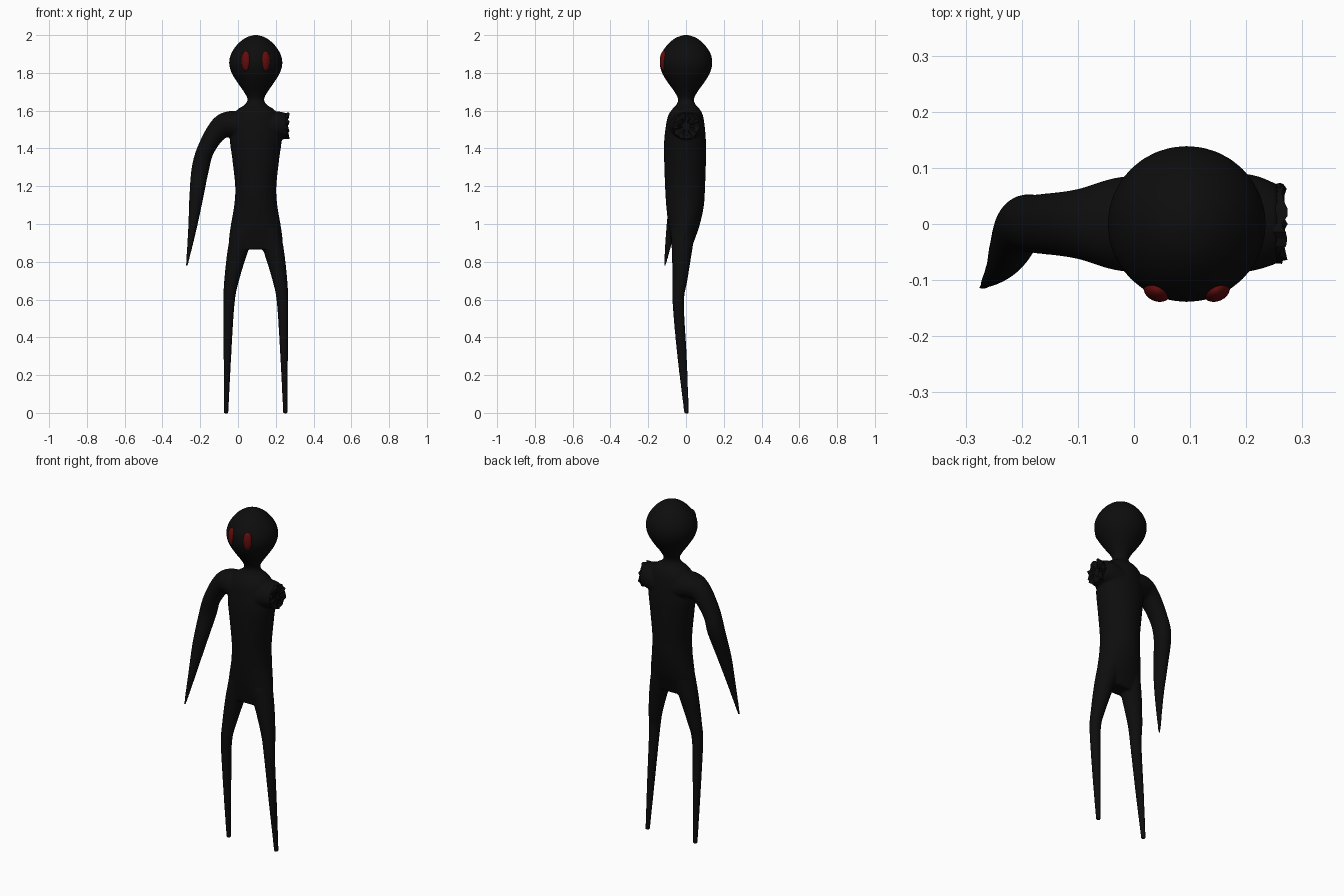
import bpy, bmesh, math, random
from mathutils import Vector

cube = bpy.data.objects.get("Cube")
if cube:
    bpy.data.objects.remove(cube, do_unlink=True)

random.seed(4)
MID = 0.094   # body centre line
SEG = 32


def material(name, color):
    m = bpy.data.materials.new(name)
    m.use_nodes = True
    m.diffuse_color = color
    bsdf = m.node_tree.nodes["Principled BSDF"]
    bsdf.inputs["Base Color"].default_value = color
    bsdf.inputs["Roughness"].default_value = 0.8
    return m


def make_object(name, bm, mat):
    bmesh.ops.recalc_face_normals(bm, faces=bm.faces)
    mesh = bpy.data.meshes.new(name)
    bm.to_mesh(mesh)
    bm.free()
    mesh.materials.append(mat)
    mesh.polygons.foreach_set("use_smooth", [True] * len(mesh.polygons))
    obj = bpy.data.objects.new(name, mesh)
    bpy.context.collection.objects.link(obj)
    return obj


def spline(rows, steps=5):
    """Smooth Catmull-Rom interpolation of section rows."""
    out = []
    for i in range(len(rows) - 1):
        quad = (rows[max(i - 1, 0)], rows[i], rows[i + 1], rows[min(i + 2, len(rows) - 1)])
        for s in range(steps):
            t = s / steps
            out.append([b + 0.5 * t * (c - a + t * (2*a - 5*b + 4*c - d + t * (3*(b - c) + d - a)))
                        for a, b, c, d in zip(*quad)])
    return out + [rows[-1]]


def loft(bm, rows):
    """Closed tube through elliptical sections: x, y, z, half width, half depth, tilt."""
    rings = []
    for x, y, z, rx, ry, tilt in spline(rows):
        u = Vector((-math.cos(math.radians(tilt)), 0, math.sin(math.radians(tilt))))
        v = Vector((0, 1, 0))
        rings.append([bm.verts.new(Vector((x, y, z)) + u * rx * math.cos(a) + v * ry * math.sin(a))
                      for a in (math.tau * k / SEG for k in range(SEG))])
    for r0, r1 in zip(rings, rings[1:]):
        for k in range(SEG):
            n = (k + 1) % SEG
            bm.faces.new((r0[k], r0[n], r1[n], r1[k]))
    bm.faces.new(rings[0])
    bm.faces.new(rings[-1])


black = material("matte black", (0.004, 0.004, 0.004, 1))
red = material("dark red", (0.12, 0.004, 0.004, 1))

# Head, neck and torso: height, half width, y centre, half depth
trunk = [
    (2.0, .012, 0, .012), (1.985, .055, 0, .055), (1.95, .098, 0, .098),
    (1.9, .131, 0, .131), (1.85, .141, 0, .139), (1.8, .128, 0, .127),
    (1.75, .098, 0, .097), (1.7, .063, 0, .061), (1.66, .044, 0, .042),
    (1.63, .06, 0, .052), (1.605, .098, 0, .075), (1.56, .125, -.003, .096),
    (1.45, .137, -.005, .11), (1.35, .125, -.005, .111), (1.2, .109, -.005, .106),
    (1.1, .114, -.005, .1), (1.0, .131, -.01, .084), (.92, .142, -.017, .064),
    (.865, .14, -.022, .048),
]
body = bmesh.new()
loft(body, [(MID, y, z, w, d, 0) for z, w, y, d in trunk])

# Legs: offset from centre line, y, height, half width, half depth
leg = [
    (.065, -.015, .97, .065, .065), (.097, -.022, .85, .054, .053),
    (.128, -.032, .7, .039, .039), (.142, -.041, .58, .03, .03),
    (.15, -.021, .3, .02, .025), (.157, .003, -.003, .012, .012),
]
for side in (-1, 1):
    loft(body, [(MID + side * o, y, z, w, d, 0) for o, y, z, w, d in leg])

# Right arm, tapering to a point
loft(body, [
    (.06, 0, 1.5, .085, .09, 90), (-.03, 0, 1.525, .074, .083, 82),
    (-.1, 0, 1.505, .06, .062, 60), (-.168, 0, 1.4, .047, .053, 35),
    (-.2, -.002, 1.29, .046, .05, 12), (-.222, -.045, 1.13, .036, .042, 4),
    (-.242, -.08, .97, .022, .025, 0), (-.272, -.113, .775, .005, .005, 0),
])

# Left shoulder stump
loft(body, [(.13, 0, 1.5, .09, .095, 90), (.21, .002, 1.52, .076, .086, 90),
            (.257, 0, 1.518, .068, .07, 90)])

# Merge all the limbs into one soft skin
skin = make_object("body", body, black)
remesh = skin.modifiers.new("merge", "REMESH")
remesh.mode = "VOXEL"
remesh.voxel_size = 0.006
remesh.use_smooth_shade = True
soften = skin.modifiers.new("soften", "SMOOTH")
soften.factor = 0.5
soften.iterations = 3

# Ragged end of the stump: jittered concentric rings
bm = bmesh.new()
rings = []
for radius, x in ((.066, .235), (.07, .266), (.045, .262), (.02, .258)):
    ring = []
    for k in range(SEG):
        a = math.tau * k / SEG
        r = radius * random.uniform(.94, 1.06)
        ring.append(bm.verts.new((x + random.uniform(-.008, .008),
                                  r * math.cos(a), 1.518 + r * math.sin(a))))
    rings.append(ring)
for r0, r1 in zip(rings, rings[1:]):
    for k in range(SEG):
        n = (k + 1) % SEG
        bm.faces.new((r0[k], r0[n], r1[n], r1[k]))
bm.faces.new(rings[0])
bm.faces.new(rings[-1])
stump = make_object("stump_end", bm, black)
stump.data.polygons.foreach_set("use_smooth", [False] * len(stump.data.polygons))

# Eyes: tall ovals turned to follow the face
for name, side in (("right_eye", -1), ("left_eye", 1)):
    bm = bmesh.new()
    bmesh.ops.create_uvsphere(bm, u_segments=24, v_segments=16, radius=1)
    eye = make_object(name, bm, red)
    eye.scale = (.026, .021, .053)
    eye.location = (MID + side * .052, -.117, 1.863)
    eye.rotation_euler = (0, 0, side * math.radians(24))
